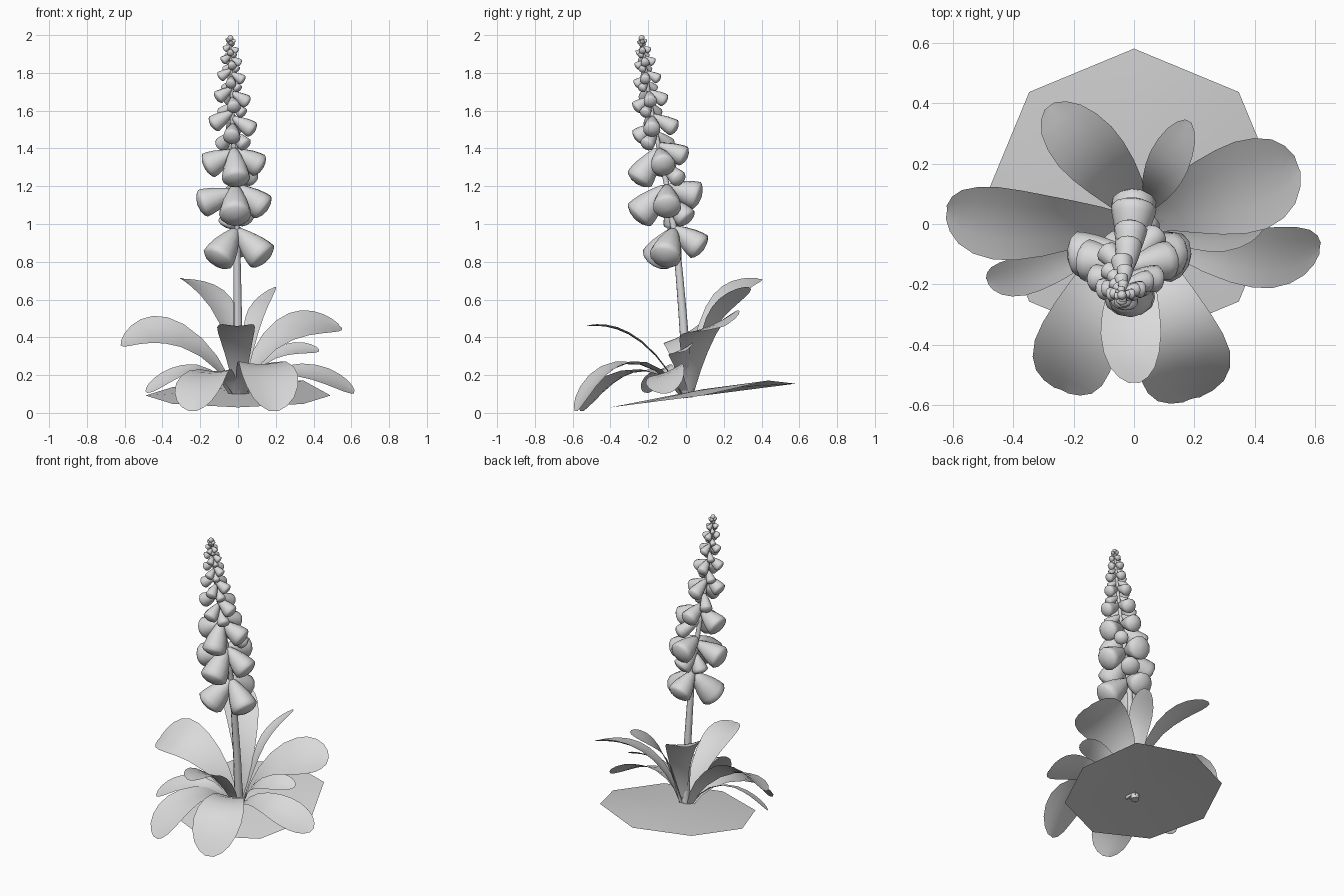
import bpy, bmesh, math
from mathutils import Vector

if "Cube" in bpy.data.objects:
    bpy.data.objects.remove(bpy.data.objects["Cube"])

grey = bpy.data.materials.new("pale_grey")
grey.diffuse_color = (0.7, 0.7, 0.7, 1)
grey.use_nodes = True
grey.node_tree.nodes["Principled BSDF"].inputs["Base Color"].default_value = grey.diffuse_color


def finish(name, bm, angle=50):
    bmesh.ops.recalc_face_normals(bm, faces=bm.faces)
    me = bpy.data.meshes.new(name)
    bm.to_mesh(me)
    bm.free()
    ob = bpy.data.objects.new(name, me)
    bpy.context.collection.objects.link(ob)
    me.materials.append(grey)
    bpy.context.view_layer.objects.active = ob
    ob.select_set(True)
    bpy.ops.object.shade_smooth_by_angle(angle=math.radians(angle))
    ob.select_set(False)
    return ob


# Curved stem centre line
STEM = [Vector(p) for p in [(0, 0.01, 0.08), (0, -0.01, 0.43), (-0.005, -0.045, 0.85),
                            (-0.015, -0.1, 1.2), (-0.03, -0.185, 1.6), (-0.04, -0.235, 1.985)]]


def stem_at(z):
    for a, b in zip(STEM, STEM[1:]):
        if z <= b.z:
            return a.lerp(b, (z - a.z) / (b.z - a.z))
    return STEM[-1].copy()


def lathe(bm, rings, sides):
    """Skin circles given as (centre, axis, radius); closes both ends."""
    loops = []
    for c, axis, r in rings:
        u = axis.cross(Vector((0.31, 0.9, 0.17))).normalized()
        v = axis.cross(u).normalized()
        loops.append([bm.verts.new(c + r * (math.cos(a) * u + math.sin(a) * v))
                      for a in (2 * math.pi * i / sides for i in range(sides))])
    for a, b in zip(loops, loops[1:]):
        for i in range(sides):
            j = (i + 1) % sides
            bm.faces.new((a[i], a[j], b[j], b[i]))
    bm.faces.new(loops[0])
    bm.faces.new(loops[-1])


bm = bmesh.new()
rings = []
for i in range(13):
    z = 0.08 + i / 12 * 1.9
    rings.append((stem_at(z), Vector((0, -0.12, 1)).normalized(), 0.028 - 0.021 * i / 12))
lathe(bm, rings, 8)
finish("stem", bm)

# Bells: profile along the axis as (distance fraction, radius fraction)
PROFILE = [(0, 0.12), (0.08, 0.32), (0.3, 0.55), (0.6, 0.82), (0.85, 0.96), (1, 1),
           (1.07, 0.85), (1.14, 0.5), (1.17, 0.1)]


def bell(name, rim, z_root, radius):
    rim = Vector(rim)
    root = stem_at(z_root)
    d = rim - root
    axis = d.normalized()
    bm = bmesh.new()
    lathe(bm, [(root + d * t, axis, radius * r) for t, r in PROFILE], 12)
    finish(name, bm, 55)


LARGE = [((-0.105, -0.15, 0.82), 0.97, 0.088), ((0.127, -0.11, 0.83), 0.97, 0.085),
         ((0.0, 0.07, 0.88), 0.98, 0.075), ((-0.185, -0.1, 1.11), 1.17, 0.075),
         ((0.13, -0.1, 1.09), 1.2, 0.075), ((-0.015, -0.245, 1.05), 1.2, 0.085),
         ((0.0, 0.055, 1.15), 1.2, 0.075), ((0.03, 0.0, 1.03), 1.13, 0.06),
         ((-0.155, -0.12, 1.31), 1.38, 0.07), ((0.11, -0.12, 1.31), 1.39, 0.065),
         ((-0.01, -0.245, 1.24), 1.4, 0.075), ((-0.01, -0.015, 1.36), 1.42, 0.055),
         ((-0.06, -0.07, 1.0), 1.1, 0.05), ((0.07, -0.04, 1.24), 1.32, 0.045)]
for n, (rim, z, r) in enumerate(LARGE):
    bell(f"large_bell_{n}", rim, z, r)

# Smaller bells in whorls towards the tip: (height, reach, radius)
WHORLS = [(1.53, 0.1, 0.046), (1.67, 0.076, 0.036), (1.78, 0.058, 0.028),
          (1.865, 0.044, 0.023), (1.925, 0.032, 0.018), (1.97, 0.02, 0.013)]
for w, (z, reach, r) in enumerate(WHORLS):
    for k, (ang, drop) in enumerate([(185, 0), (-10, 0.3), (-95, 0.7), (85, 0.2), (-45, 1.1), (140, 1.1)]):
        zz = z - drop * reach
        c = stem_at(zz)
        a = math.radians(ang + 12 * (w % 2))
        size = 1 if k < 4 else 0.85
        rim = c + Vector((math.cos(a), math.sin(a), 0)) * reach * size
        bell(f"small_bell_{w}_{k}", rim, min(zz + 0.65 * reach, 1.98), r * size)

# Bud closing the tip
bm = bmesh.new()
bmesh.ops.create_uvsphere(bm, u_segments=8, v_segments=6, radius=0.016)
bmesh.ops.translate(bm, verts=bm.verts, vec=(-0.04, -0.235, 1.984))
finish("tip_bud", bm)

# Leaves: four points the midrib passes through, half width, sideways tilt
WIDTH = [(0, .25), (.12, .34), (.25, .48), (.4, .66), (.55, .84), (.67, .96), (.77, 1),
         (.86, .92), (.93, .74), (.975, .48), (1, .18)]


def midrib(p, t):
    s = 3 * t
    return (p[0] * (-(s - 1) * (s - 2) * (s - 3) / 6) + p[1] * (s * (s - 2) * (s - 3) / 2)
            + p[2] * (-s * (s - 1) * (s - 3) / 2) + p[3] * (s * (s - 1) * (s - 2) / 6))


def leaf(name, pts, half, tilt):
    p = [Vector(q) for q in pts]
    head = p[3] - p[0]
    side = Vector((-head.y, head.x, 0)).normalized()
    side = (side + Vector((0, 0, tilt))).normalized()
    bm = bmesh.new()
    rows = []
    for t, w in WIDTH:
        c = midrib(p, t)
        tan = midrib(p, t + 0.02) - midrib(p, t - 0.02)
        up = tan.cross(side).normalized()
        row = []
        for u in (-1, -0.5, 0, 0.5, 1):
            v = c + side * (u * w * half) + up * (0.12 * w * half * (u * u - 0.5))
            v.z = max(v.z, 0)
            row.append(bm.verts.new(v))
        rows.append(row)
    for a, b in zip(rows, rows[1:]):
        for j in range(4):
            bm.faces.new((a[j], a[j + 1], b[j + 1], b[j]))
    finish(name, bm, 80)


LEAVES = [
    ("left_leaf", [(-.03, 0, .1), (-.16, 0, .31), (-.38, 0, .43), (-.62, .04, .37)], .14, -.6),
    ("left_low_leaf", [(-.03, -.02, .1), (-.17, -.1, .23), (-.33, -.16, .21), (-.485, -.19, .11)], .07, -.4),
    ("front_left_leaf", [(-.02, -.03, .1), (-.1, -.17, .22), (-.18, -.37, .19), (-.24, -.55, .01)], .135, 0),
    ("front_leaf", [(0, -.03, .1), (0, -.13, .27), (-.01, -.3, .42), (0, -.525, .46)], .1, 0),
    ("front_right_leaf", [(.02, -.03, .1), (.08, -.2, .25), (.15, -.4, .24), (.19, -.58, .01)], .155, 0),
    ("right_low_leaf", [(.03, -.01, .1), (.2, -.08, .21), (.4, -.11, .21), (.615, -.08, .11)], .11, .4),
    ("right_leaf", [(.03, .01, .1), (.14, .06, .34), (.32, .11, .46), (.54, .2, .46)], .165, .4),
    ("right_small_leaf", [(.03, 0, .1), (.12, -.02, .25), (.25, -.03, .33), (.43, 0, .33)], .07, .5),
    ("back_left_leaf", [(0, .02, .1), (-.02, .09, .4), (-.12, .21, .61), (-.28, .39, .71)], .11, .1),
    ("back_right_leaf", [(.01, .02, .1), (.06, .09, .36), (.1, .17, .53), (.18, .34, .66)], .075, -.4),
]
for args in LEAVES:
    leaf(*args)

# Tilted, slightly warped eight-sided soil disc
bm = bmesh.new()
hub = bm.verts.new((0, 0.09, 0.125))
edge = []
for i in range(8):
    a = math.pi / 2 + i * math.pi / 4
    y = 0.09 + 0.49 * math.sin(a)
    z = 0.092 + 0.128 * (y - 0.09) + (0.035 if i == 7 else 0)
    edge.append(bm.verts.new((0.49 * math.cos(a), y, z)))
for i in range(8):
    bm.faces.new((hub, edge[i], edge[(i + 1) % 8]))
finish("soil_disc", bm)
